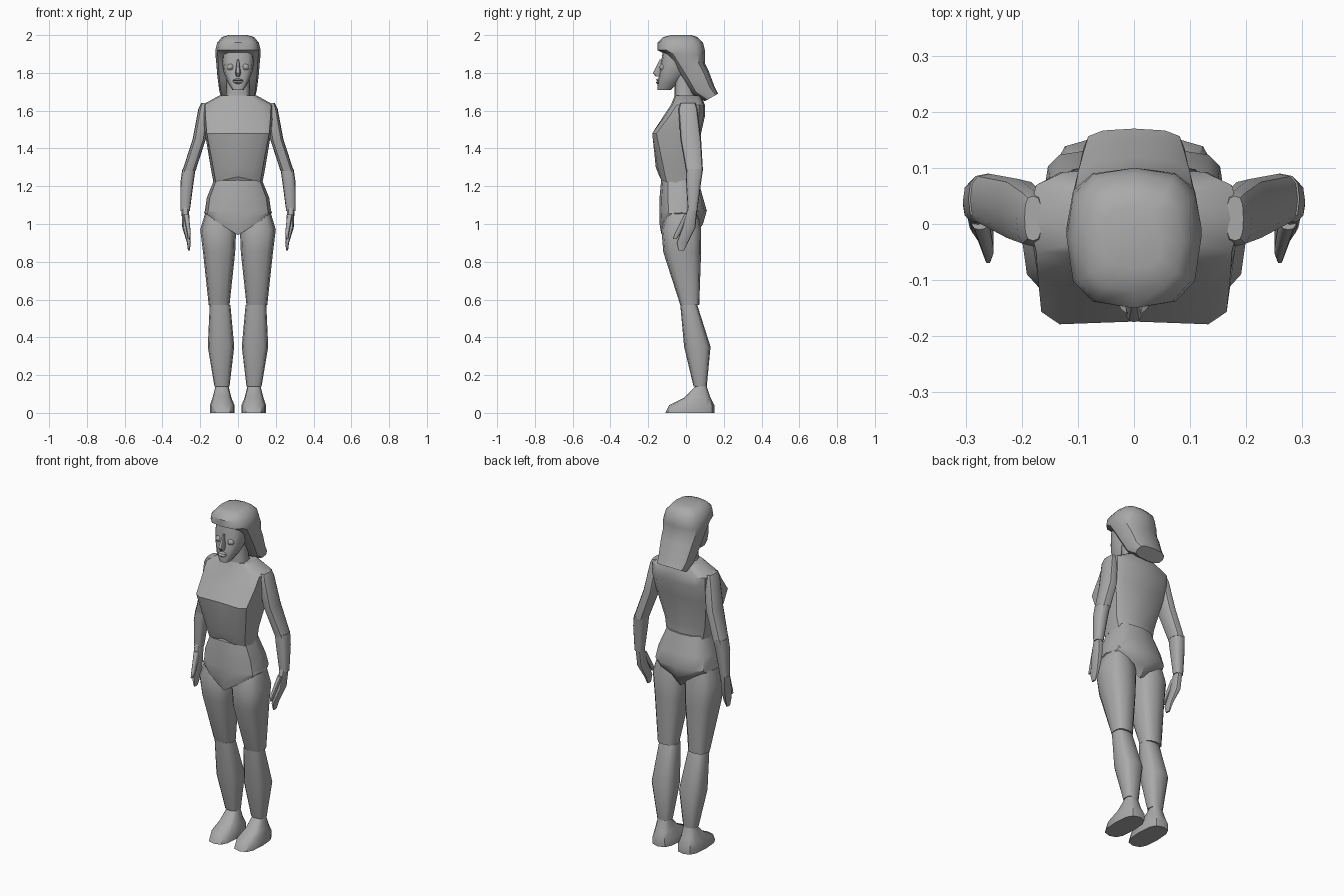
import bpy, bmesh, math
from mathutils import Matrix

if "Cube" in bpy.data.objects:
    bpy.data.objects.remove(bpy.data.objects["Cube"])

grey = bpy.data.materials.new("plain grey")
grey.use_nodes = True
grey.diffuse_color = (.4, .4, .4, 1)
grey.node_tree.nodes["Principled BSDF"].inputs["Base Color"].default_value = grey.diffuse_color

SIDES = 12


def power(value, exponent):
    return math.copysign(abs(value) ** exponent, value)


def ring(height, width, front, back, middle=0, curve=.7, lift=0, tilt=0, pinch=0):
    """Rounded outline; lift raises its sides, tilt its back, pinch hollows its front middle."""
    points = []
    for step in range(SIDES):
        angle = math.tau * step / SIDES
        u = power(round(math.sin(angle), 4), curve)
        v = power(round(-math.cos(angle), 4), curve)
        if v < 0:
            v *= 1 - pinch * (1 - abs(u))
        points.append((middle + u * width / 2,
                       (front + back) / 2 + v * (back - front) / 2,
                       height + lift * abs(u) + tilt * v))
    return points


def finish(name, bm, mirrored):
    if mirrored:
        bmesh.ops.scale(bm, vec=(-1, 1, 1), verts=bm.verts)
    bmesh.ops.recalc_face_normals(bm, faces=bm.faces)
    mesh = bpy.data.meshes.new(name)
    bm.to_mesh(mesh)
    bm.free()
    mesh.materials.append(grey)
    mesh.shade_smooth()
    mesh.set_sharp_from_angle(angle=math.radians(40))
    bpy.context.collection.objects.link(bpy.data.objects.new(name, mesh))


def loft(name, *rings, mirrored=False):
    """Skin a stack of rings and close both ends."""
    bm = bmesh.new()
    loops = [[bm.verts.new(point) for point in points] for points in rings]
    for low, high in zip(loops, loops[1:]):
        for i in range(SIDES):
            bm.faces.new((low[i - 1], low[i], high[i], high[i - 1]))
    bm.faces.new(loops[0])
    bm.faces.new(loops[-1])
    finish(name, bm, mirrored)


def ball(name, radius, centre, mirrored):
    bm = bmesh.new()
    bmesh.ops.create_uvsphere(bm, u_segments=10, v_segments=6, radius=radius,
                              matrix=Matrix.Translation(centre))
    finish(name, bm, mirrored)


# Trunk
loft("torso",
     ring(height=1.25, width=.26, front=-.14, back=.05, lift=-.03),
     ring(height=1.3, width=.29, front=-.16, back=.05),
     ring(height=1.48, width=.35, front=-.19, back=.08, curve=.4, pinch=.12),
     ring(height=1.57, width=.37, front=-.12, back=.1, curve=.5),
     ring(height=1.63, width=.38, front=-.08, back=.1, curve=.6),
     ring(height=1.68, width=.2, front=-.06, back=.08))
loft("pelvis",
     ring(height=.94, width=.34, front=-.13, back=.05, lift=.11),
     ring(height=1, width=.36, front=-.14, back=.09, lift=.06),
     ring(height=1.07, width=.35, front=-.14, back=.11),
     ring(height=1.14, width=.33, front=-.14, back=.09),
     ring(height=1.25, width=.24, front=-.13, back=.06))
loft("neck",
     ring(height=1.65, width=.15, front=-.06, back=.06),
     ring(height=1.7, width=.12, front=-.06, back=.04),
     ring(height=1.8, width=.12, front=-.06, back=.04))

# Head, face and hair
loft("head",
     ring(height=1.71, width=.06, front=-.15, back=-.08),
     ring(height=1.75, width=.11, front=-.15, back=-.04),
     ring(height=1.8, width=.15, front=-.14, back=0),
     ring(height=1.87, width=.17, front=-.13, back=.02),
     ring(height=1.93, width=.16, front=-.12, back=.02))
loft("hair",
     ring(height=1.67, width=.18, front=.1, back=.17, tilt=.02),
     ring(height=1.71, width=.2, front=.03, back=.15, tilt=.02),
     ring(height=1.79, width=.22, front=-.02, back=.12, tilt=.02),
     ring(height=1.85, width=.23, front=-.07, back=.1),
     ring(height=1.9, width=.24, front=-.11, back=.1),
     ring(height=1.92, width=.24, front=-.15, back=.1),
     ring(height=1.96, width=.22, front=-.15, back=.09),
     ring(height=1.99, width=.17, front=-.12, back=.06),
     ring(height=2, width=.1, front=-.08, back=.03))
loft("nose",
     ring(height=1.78, width=.02, front=-.16, back=-.12),
     ring(height=1.8, width=.03, front=-.175, back=-.12),
     ring(height=1.87, width=.01, front=-.14, back=-.12))
loft("lips",
     ring(height=1.74, width=.02, front=-.15, back=-.12),
     ring(height=1.75, width=.05, front=-.16, back=-.12),
     ring(height=1.757, width=.06, front=-.15, back=-.12),
     ring(height=1.763, width=.05, front=-.16, back=-.12),
     ring(height=1.77, width=.02, front=-.15, back=-.12))

for label in ("left", "right"):
    flip = label == "right"
    ball(label + "_eyelid", radius=.02, centre=(.04, -.12, 1.83), mirrored=flip)
    ball(label + "_eye", radius=.012, centre=(.04, -.13, 1.83), mirrored=flip)

    # Arm
    loft(label + "_upper_arm",
         ring(height=1.28, width=.07, front=0, back=.09, middle=.26),
         ring(height=1.45, width=.07, front=-.03, back=.08, middle=.205),
         ring(height=1.61, width=.06, front=-.04, back=.06, middle=.18),
         ring(height=1.64, width=.03, front=-.03, back=.05, middle=.18), mirrored=flip)
    loft(label + "_forearm",
         ring(height=1.07, width=.05, front=.01, back=.06, middle=.28),
         ring(height=1.22, width=.07, front=0, back=.08, middle=.27),
         ring(height=1.29, width=.07, front=0, back=.09, middle=.26), mirrored=flip)
    loft(label + "_hand",
         ring(height=.86, width=.01, front=-.04, back=-.01, middle=.26),
         ring(height=.9, width=.02, front=-.05, back=.01, middle=.26),
         ring(height=.98, width=.04, front=-.02, back=.05, middle=.275),
         ring(height=1.09, width=.04, front=.01, back=.06, middle=.28), mirrored=flip)
    loft(label + "_thumb",
         ring(height=.92, width=.01, front=-.07, back=-.05, middle=.26),
         ring(height=.95, width=.02, front=-.06, back=-.03, middle=.26),
         ring(height=1.05, width=.03, front=-.01, back=.03, middle=.275), mirrored=flip)

    # Leg
    loft(label + "_thigh",
         ring(height=.57, width=.11, front=-.03, back=.07, middle=.1),
         ring(height=.85, width=.17, front=-.12, back=.08, middle=.1),
         ring(height=.97, width=.19, front=-.13, back=.08, middle=.105),
         ring(height=1.07, width=.13, front=-.1, back=.06, middle=.105), mirrored=flip)
    loft(label + "_shin",
         ring(height=.14, width=.08, front=.04, back=.11, middle=.085),
         ring(height=.35, width=.14, front=-.01, back=.13, middle=.09),
         ring(height=.57, width=.11, front=-.03, back=.06, middle=.095), mirrored=flip)
    loft(label + "_foot",
         ring(height=0, width=.13, front=-.11, back=.15, middle=.083),
         ring(height=.04, width=.13, front=-.09, back=.15, middle=.083),
         ring(height=.08, width=.1, front=-.01, back=.13, middle=.085),
         ring(height=.14, width=.07, front=.05, back=.11, middle=.085), mirrored=flip)
